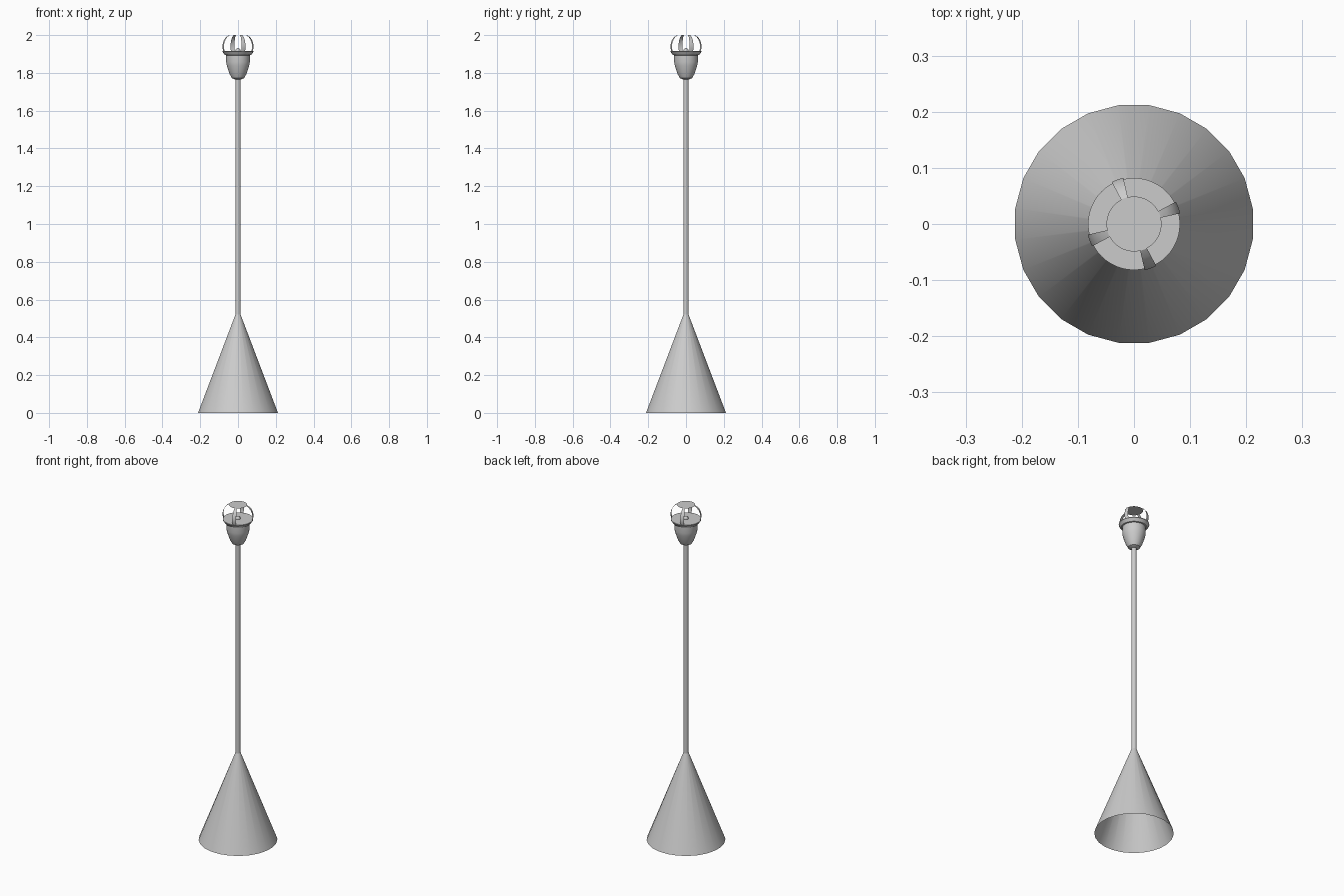
import bpy, bmesh
from math import cos, sin, radians

old = bpy.data.objects.get("Cube")
if old:
    bpy.data.objects.remove(old, do_unlink=True)

# One plain grey finish
grey = bpy.data.materials.new("plain grey")
grey.use_nodes = True
colour = (0.6, 0.6, 0.6, 1)
grey.diffuse_color = colour
grey.node_tree.nodes["Principled BSDF"].inputs["Base Color"].default_value = colour


def finish(name, bm, outward=True):
    if outward:
        bmesh.ops.recalc_face_normals(bm, faces=bm.faces)
    mesh = bpy.data.meshes.new(name)
    bm.to_mesh(mesh)
    bm.free()
    mesh.materials.append(grey)
    obj = bpy.data.objects.new(name, mesh)
    bpy.context.collection.objects.link(obj)
    bpy.ops.object.select_all(action="DESELECT")
    obj.select_set(True)
    bpy.context.view_layer.objects.active = obj
    bpy.ops.object.shade_smooth_by_angle(angle=radians(35))
    return obj


def sweep(bm, profile, start, span, steps):
    """Sweep (radius, height) points around z, facing outward for a rising profile."""
    closed = span == 360
    rings = []
    for i in range(steps if closed else steps + 1):
        a = radians(start + span * i / steps)
        rings.append([bm.verts.new((r * cos(a), r * sin(a), z)) for r, z in profile])
    for i in range(steps):
        a, b = rings[i], rings[(i + 1) % len(rings)]
        for j in range(len(profile) - 1):
            bm.faces.new((a[j], b[j], b[j + 1], a[j + 1]))
    return rings


def lathe(name, profile, steps, start=0, cap_bottom=False, cap_top=False):
    bm = bmesh.new()
    rings = sweep(bm, profile, start, 360, steps)
    if cap_bottom:
        bm.faces.new([ring[0] for ring in reversed(rings)])
    if cap_top:
        bm.faces.new([ring[-1] for ring in rings])
    return finish(name, bm, outward=False)


# Hollow conical base, open underneath
lathe("cone_base", [(0.2135, 0), (0.014, 0.52)], 24, start=7.5)

# Slender pole
lathe("pole", [(0.014, 0.51), (0.014, 1.78)], 24, start=7.5)

# Cup-shaped socket
lathe("socket", [(0.016, 1.765), (0.032, 1.772), (0.044, 1.793), (0.053, 1.82),
                 (0.059, 1.838), (0.063, 1.858), (0.063, 1.897)],
      48, cap_bottom=True)

# Flared flange with a flat top
lathe("flange", [(0.063, 1.893), (0.07, 1.895), (0.082, 1.912), (0.082, 1.916)],
      48, cap_bottom=True, cap_top=True)

# Small rounded stud in the middle of the flange
lathe("stud", [(0.013, 1.916), (0.012, 1.924), (0.008, 1.929), (0.003, 1.931)],
      16, cap_top=True)

# Four curved cage arms
arc = [(0.08, 1.914), (0.084, 1.93), (0.0845, 1.945), (0.081, 1.962),
       (0.074, 1.978), (0.063, 1.991), (0.049, 2.0)]
bm = bmesh.new()
for k in range(4):
    sweep(bm, arc, 13 + 90 * k, 15, 3)
finish("cage_arms", bm, outward=False)

# Flat disc closing the cage
bm = bmesh.new()
bmesh.ops.create_circle(bm, cap_ends=True, segments=48, radius=0.049)
bmesh.ops.translate(bm, verts=bm.verts, vec=(0, 0, 2))
finish("cage_disc", bm, outward=False)
